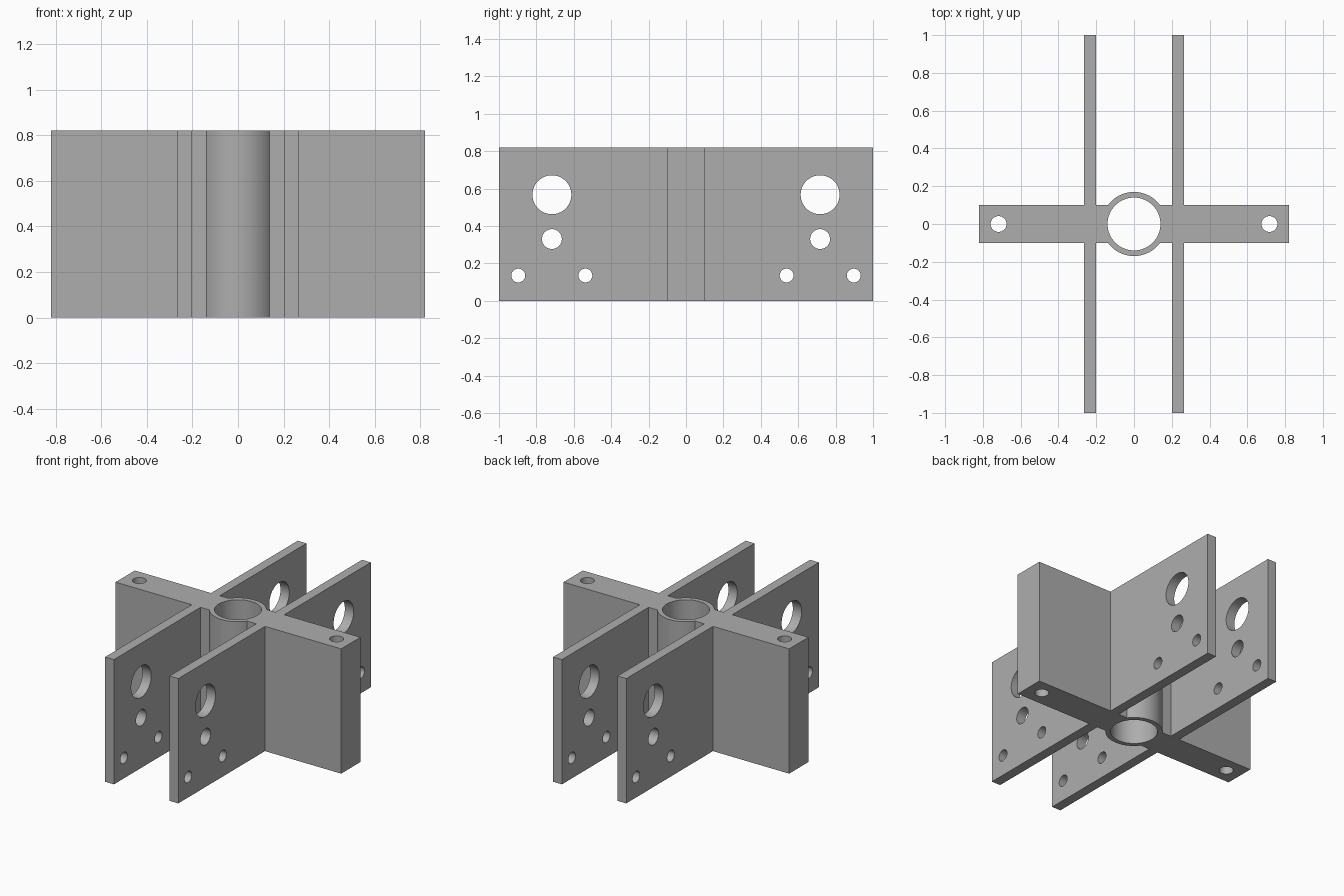
import bpy
import math

if "Cube" in bpy.data.objects:
    bpy.data.objects.remove(bpy.data.objects["Cube"], do_unlink=True)

HEIGHT = 0.82
MID = HEIGHT / 2

grey = bpy.data.materials.new("plain_grey")
grey.use_nodes = True
grey.diffuse_color = (0.42, 0.42, 0.42, 1)
grey.node_tree.nodes["Principled BSDF"].inputs["Base Color"].default_value = (0.42, 0.42, 0.42, 1)


def finish(name):
    ob = bpy.context.object
    ob.name = name
    ob.data.materials.append(grey)
    return ob


def box(name, size, location):
    bpy.ops.mesh.primitive_cube_add(size=1, location=location)
    bpy.context.object.scale = size
    bpy.ops.object.transform_apply(location=True, rotation=True, scale=True)
    return finish(name)


def cylinder(name, radius, depth, location, along_x=False, sides=64):
    turn = (0, math.pi / 2, 0) if along_x else (0, 0, 0)
    bpy.ops.mesh.primitive_cylinder_add(vertices=sides, radius=radius, depth=depth,
                                        location=location, rotation=turn)
    bpy.ops.object.transform_apply(location=True, rotation=True, scale=True)
    return finish(name)


def combine(target, tool, operation):
    mod = target.modifiers.new(operation.lower(), 'BOOLEAN')
    mod.operation = operation
    mod.solver = 'EXACT'
    mod.object = tool
    bpy.context.view_layer.objects.active = target
    bpy.ops.object.modifier_apply(modifier=mod.name)
    bpy.data.objects.remove(tool, do_unlink=True)


# Cross bar with the central tube and two side plates
bracket = box("mounting_bracket", (1.64, 0.2, HEIGHT), (0, 0, MID))
combine(bracket, cylinder("tube", 0.17, HEIGHT, (0, 0, MID)), 'UNION')
for side in (-1, 1):
    plate = box("side_plate", (0.064, 2, HEIGHT), (side * 0.234, 0, MID))
    combine(bracket, plate, 'UNION')

# Central bore and the vertical bolt holes at the bar ends
combine(bracket, cylinder("bore", 0.14, 2, (0, 0, MID)), 'DIFFERENCE')
for side in (-1, 1):
    combine(bracket, cylinder("bar_hole", 0.042, 2, (side * 0.717, 0, MID)), 'DIFFERENCE')

# Holes through both plates, the same at front and back: (y, z, radius)
for y, z, radius in ((0.717, 0.567, 0.104), (0.717, 0.33, 0.053),
                     (0.538, 0.135, 0.037), (0.897, 0.135, 0.037)):
    for end in (-1, 1):
        hole = cylinder("plate_hole", radius, 1, (0, end * y, z), along_x=True)
        combine(bracket, hole, 'DIFFERENCE')

# Smooth round walls, sharp edges elsewhere
bpy.ops.object.select_all(action='DESELECT')
bracket.select_set(True)
bpy.context.view_layer.objects.active = bracket
bpy.ops.object.shade_smooth_by_angle(angle=math.radians(30))
